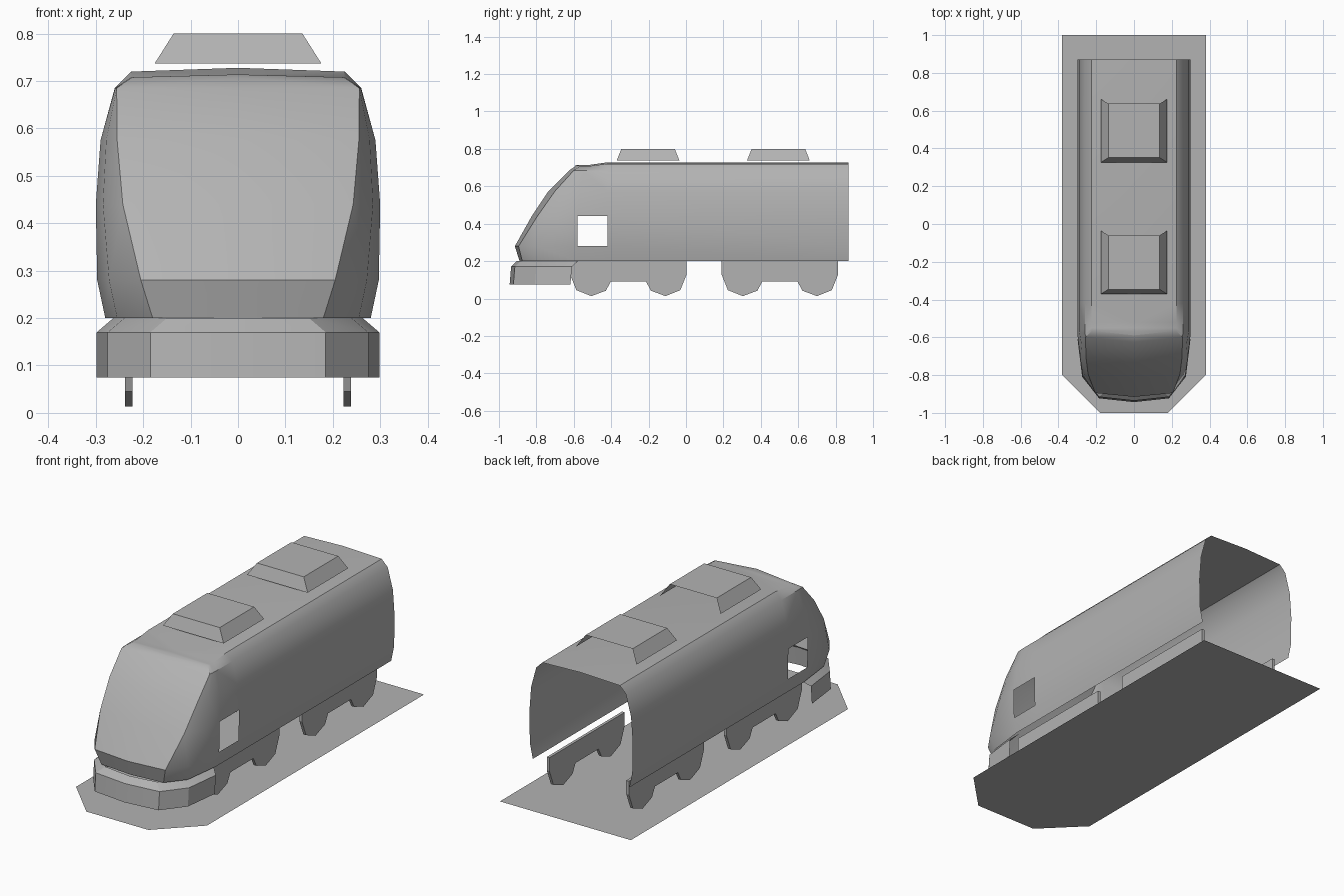
import bpy, bmesh, math

cube = bpy.data.objects.get("Cube")
if cube:
    bpy.data.objects.remove(cube, do_unlink=True)

grey = bpy.data.materials.new("plain_grey")
grey.use_nodes = True
colour = (0.45, 0.45, 0.45, 1)
grey.diffuse_color = colour
grey.node_tree.nodes["Principled BSDF"].inputs["Base Color"].default_value = colour


def finish(name, bm, mirror=False, smooth=None):
    """Turn a bmesh into a named object, optionally mirrored and smoothed."""
    mesh = bpy.data.meshes.new(name)
    bm.to_mesh(mesh)
    bm.free()
    mesh.materials.append(grey)
    obj = bpy.data.objects.new(name, mesh)
    bpy.context.collection.objects.link(obj)
    bpy.ops.object.select_all(action='DESELECT')
    obj.select_set(True)
    bpy.context.view_layer.objects.active = obj
    if mirror:
        mod = obj.modifiers.new("Mirror", 'MIRROR')
        mod.use_clip = True
        bpy.ops.object.modifier_apply(modifier=mod.name)
    if smooth:
        bpy.ops.object.shade_smooth_by_angle(angle=math.radians(smooth))
    return obj


def loft(rows, skip=()):
    """Join rows of points into quads, leaving out the cells in skip."""
    bm = bmesh.new()
    grid = [[bm.verts.new(p) for p in row] for row in rows]
    for i in range(len(grid) - 1):
        for j in range(len(grid[i]) - 1):
            if (i, j) not in skip:
                bm.faces.new((grid[i][j], grid[i + 1][j], grid[i + 1][j + 1], grid[i][j + 1]))
    bmesh.ops.remove_doubles(bm, verts=bm.verts, dist=0.0005)
    return bm


# Body shell: left half, open at the back and below, with a cab window opening
REAR, WINDOW_BACK = 0.87, -0.42
# height, half width, side end, cheek (x, y), windscreen corner (x, y), nose y
levels = [
    (0.20, 0.28, -0.58, (0.255, -0.78), (0.18, -0.875), -0.89),
    (0.28, 0.297, -0.58, (0.272, -0.80), (0.205, -0.895), -0.915),
    (0.44, 0.30, -0.58, (0.285, -0.71), (0.243, -0.795), -0.825),
    (0.575, 0.29, -0.57, (0.278, -0.64), (0.255, -0.70), -0.735),
    (0.685, 0.26, -0.55, (0.259, -0.58), (0.256, -0.60), -0.625),
    (0.72, 0.225, -0.52, (0.225, -0.55), (0.223, -0.565), -0.59),
]
rows = []
for z, w, side, cheek, corner, nose in levels:
    path = [(w, REAR), (w, WINDOW_BACK), (w, side), cheek, corner, (0, nose)]
    drop = 0.012 if z > 0.7 else 0
    rows.append([(x, y, z - drop * (y < -0.5)) for x, y in path])
# Roof ridge
rows.append([(0, y, 0.728 - 0.014 * (y < -0.5)) for y in
             (REAR, WINDOW_BACK, -0.52, -0.55, -0.565, -0.59)])
bm = loft(rows, skip={(1, 1)})
bmesh.ops.dissolve_degenerate(bm, edges=bm.edges, dist=0.0005)
bmesh.ops.recalc_face_normals(bm, faces=bm.faces)
if sum(f.normal.x * f.calc_area() for f in bm.faces) < 0:
    bmesh.ops.reverse_faces(bm, faces=bm.faces)
finish("body_shell", bm, mirror=True, smooth=32)

# Front skirt: low wall round the nose with a sloping upper rim
plan = [(0.298, -0.61), (0.275, -0.80), (0.185, -0.915), (0, -0.935)]
rows = []
for z, inset, shift in ((0.075, 0, -0.008), (0.17, 0, 0), (0.20, 0.035, 0.03)):
    rows.append([(max(x - inset, 0) if x else 0, y + shift, z) for x, y in plan])
skirt = loft([row for row in rows])
bmesh.ops.reverse_faces(skirt, faces=[f for f in skirt.faces if f.normal.y > 0])
finish("front_skirt", skirt, mirror=True, smooth=25)

# Wheel frames: thin plates, each with two faceted wheels
half_profile = [(0.312, 0.20), (0.312, 0.13), (0.278, 0.045), (0.198, 0.013),
                (0.12, 0.042), (0.095, 0.09)]
outline = half_profile + [(-y, z) for y, z in reversed(half_profile)]
for end, centre in (("front", -0.308), ("rear", 0.502)):
    bm = bmesh.new()
    face = bm.faces.new([bm.verts.new((0.223, centre + y, z)) for y, z in outline])
    ext = bmesh.ops.extrude_face_region(bm, geom=[face])
    moved = [v for v in ext["geom"] if isinstance(v, bmesh.types.BMVert)]
    bmesh.ops.translate(bm, verts=moved, vec=(0.015, 0, 0))
    bmesh.ops.recalc_face_normals(bm, faces=bm.faces)
    finish(end + "_wheel_frames", bm, mirror=True)

# Roof boxes: tapered covers, open below and at the back
for end, centre in (("front", -0.203), ("rear", 0.494)):
    bm = bmesh.new()
    rings = [[bm.verts.new((sx * hx, centre + sy * hy, z))
              for sx, sy in ((1, 1), (-1, 1), (-1, -1), (1, -1))]
             for hx, hy, z in ((0.176, 0.168, 0.737), (0.136, 0.143, 0.80))]
    low, high = rings
    bm.faces.new(high)
    for i in (1, 2, 3):
        j = (i + 1) % 4
        bm.faces.new((low[i], low[j], high[j], high[i]))
    finish(end + "_roof_box", bm)

# Ground plate with clipped front corners
bm = bmesh.new()
bm.faces.new([bm.verts.new((x, y, 0)) for x, y in
              ((0.38, 1), (-0.38, 1), (-0.38, -0.8), (-0.18, -1), (0.18, -1), (0.38, -0.8))])
finish("ground_plate", bm)
